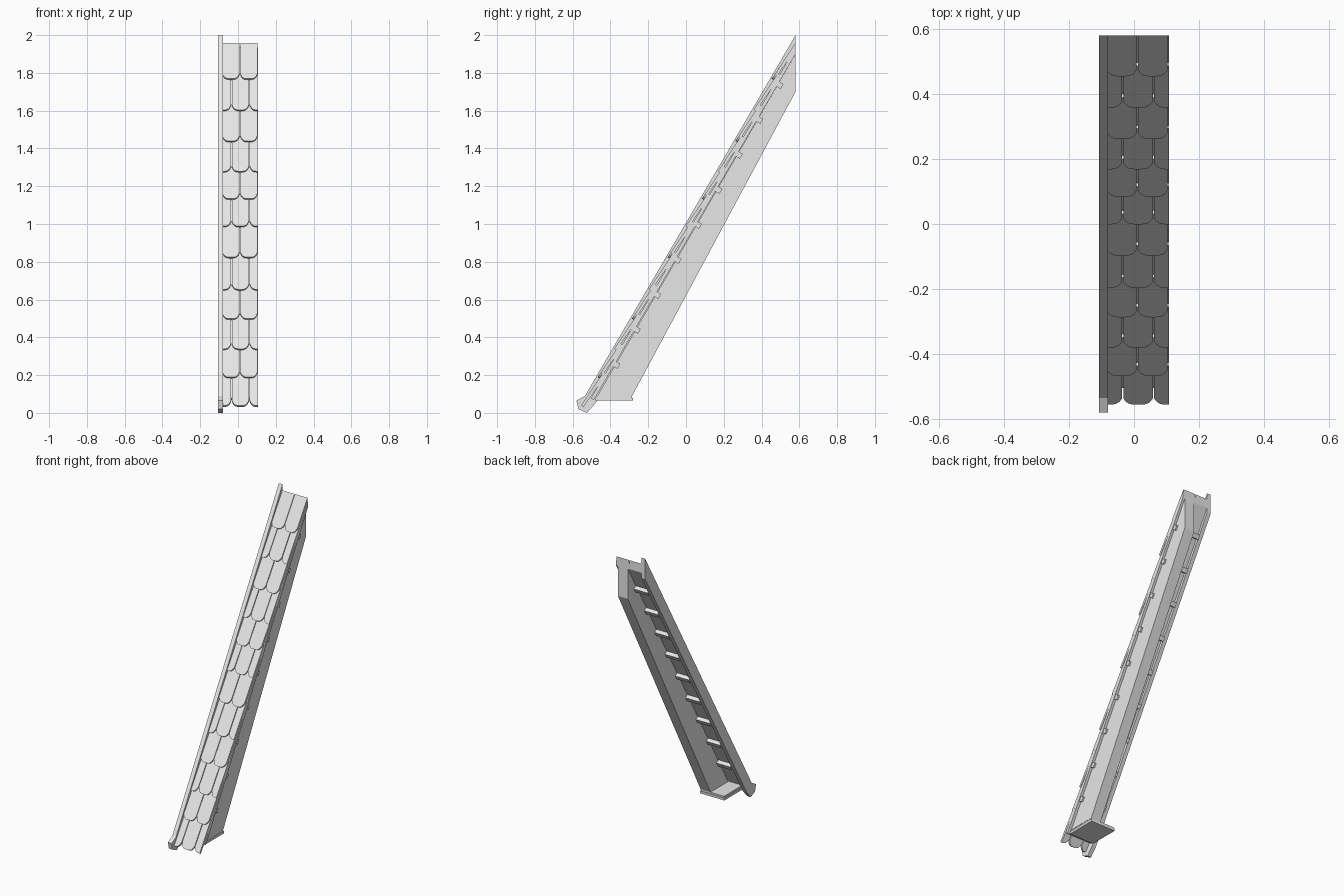
import bpy, bmesh
from math import cos, sin, atan

scene_cube = bpy.data.objects.get("Cube")
if scene_cube:
    bpy.data.objects.remove(scene_cube, do_unlink=True)

grey = bpy.data.materials.new("light grey")
grey.use_nodes = True
grey.diffuse_color = (0.8, 0.8, 0.8, 1)
grey.node_tree.nodes["Principled BSDF"].inputs["Base Color"].default_value = (0.8, 0.8, 0.8, 1)

PITCH = atan(1.715)
C, S = cos(PITCH), sin(PITCH)
RIDGE_Y, RIDGE_Z = 0.58, 1.90
X_IN, X_OUT = -0.08, 0.107


def slope(d, h):
    """Point d down the slope and h above the deck underside, cut plumb at the ridge."""
    if d <= 0:
        d = -h * S / C
    return RIDGE_Y - d * C - h * S, RIDGE_Z - d * S + h * C


def finish(name, bm):
    bmesh.ops.recalc_face_normals(bm, faces=bm.faces)
    mesh = bpy.data.meshes.new(name)
    bm.to_mesh(mesh)
    bm.free()
    mesh.materials.append(grey)
    obj = bpy.data.objects.new(name, mesh)
    bpy.context.collection.objects.link(obj)
    return obj


def loft(bm, a, b):
    """Solid between two matching outlines."""
    va = [bm.verts.new(p) for p in a]
    vb = [bm.verts.new(p) for p in b]
    bm.faces.new(va)
    bm.faces.new(vb[::-1])
    n = len(a)
    for i in range(n):
        j = (i + 1) % n
        bm.faces.new((va[i], vb[i], vb[j], va[j]))


def extrude(bm, profile, x0, x1):
    loft(bm, [(x0, y, z) for y, z in profile], [(x1, y, z) for y, z in profile])


def part(name, profile, x0, x1):
    bm = bmesh.new()
    extrude(bm, profile, x0, x1)
    return finish(name, bm)


# Roof deck under the tiles
part("roof_deck", [slope(0, 0), slope(0, 0.018), slope(2.12, 0.018), slope(2.12, 0)], X_IN, X_OUT)

# Verge board with an upturned foot
part("verge_board", [(0.58, 2.0), (0.58, 1.865), (-0.48, 0.05), (-0.525, 0.0),
                     (-0.57, 0.02), (-0.58, 0.065), (-0.535, 0.09)], -0.107, X_IN)

# Deep tapered rafter below the deck
part("rafter", [(0.58, 1.90), (0.58, 1.70), (-0.285, 0.09), (-0.47, 0.09)], 0.02, 0.092)

# Eaves plate with a stepped edge
part("eaves_plate", [(-0.48, 0.09), (-0.285, 0.09), (-0.285, 0.08), (-0.48, 0.08)], -0.08, 0.09)
part("eaves_plate_base", [(-0.48, 0.08), (-0.28, 0.08), (-0.28, 0.065), (-0.48, 0.065)], -0.085, 0.095)

# Battens across the underside
bm = bmesh.new()
for i in range(9):
    d = 0.184 + i * 0.2145
    extrude(bm, [slope(d - 0.015, 0.002), slope(d + 0.015, 0.002),
                 slope(d + 0.015, -0.025), slope(d - 0.015, -0.025)], X_IN, 0.102)
finish("battens", bm)

# Overlapping courses of round-cornered tiles, every other course shifted by half
WIDTH, STEPS = 0.095, 12
courses = [1.765, 1.60, 1.435, 1.275, 1.13, 0.985, 0.82, 0.65, 0.495, 0.335, 0.185, 0.035]
bm = bmesh.new()
start = 0
for row, z in enumerate(courses):
    end = (RIDGE_Z + 0.035 * C - z) / S
    first = -0.0375 if row % 2 == 0 else -0.0825
    for k in range(3):
        mid = first + k * WIDTH
        x0 = max(mid - WIDTH / 2 + 0.002, X_IN)
        x1 = min(mid + WIDTH / 2 - 0.002, X_OUT)
        if x1 - x0 < 0.01:
            continue
        outline = [(x0, start), (x1, start)]
        for i in range(STEPS + 1):
            x = x1 + (x0 - x1) * i / STEPS
            s = abs(x - mid) / (WIDTH / 2)
            outline.append((x, end - 0.04 * s ** 4))

        def layer(upper, lower):
            pts = []
            for x, d in outline:
                t = (d - start) / (end - start)
                pts.append((x, *slope(d, upper + (lower - upper) * t)))
            return pts

        loft(bm, layer(0.030, 0.043), layer(0.012, 0.028))
    start = end - 0.04
finish("roof_tiles", bm)
